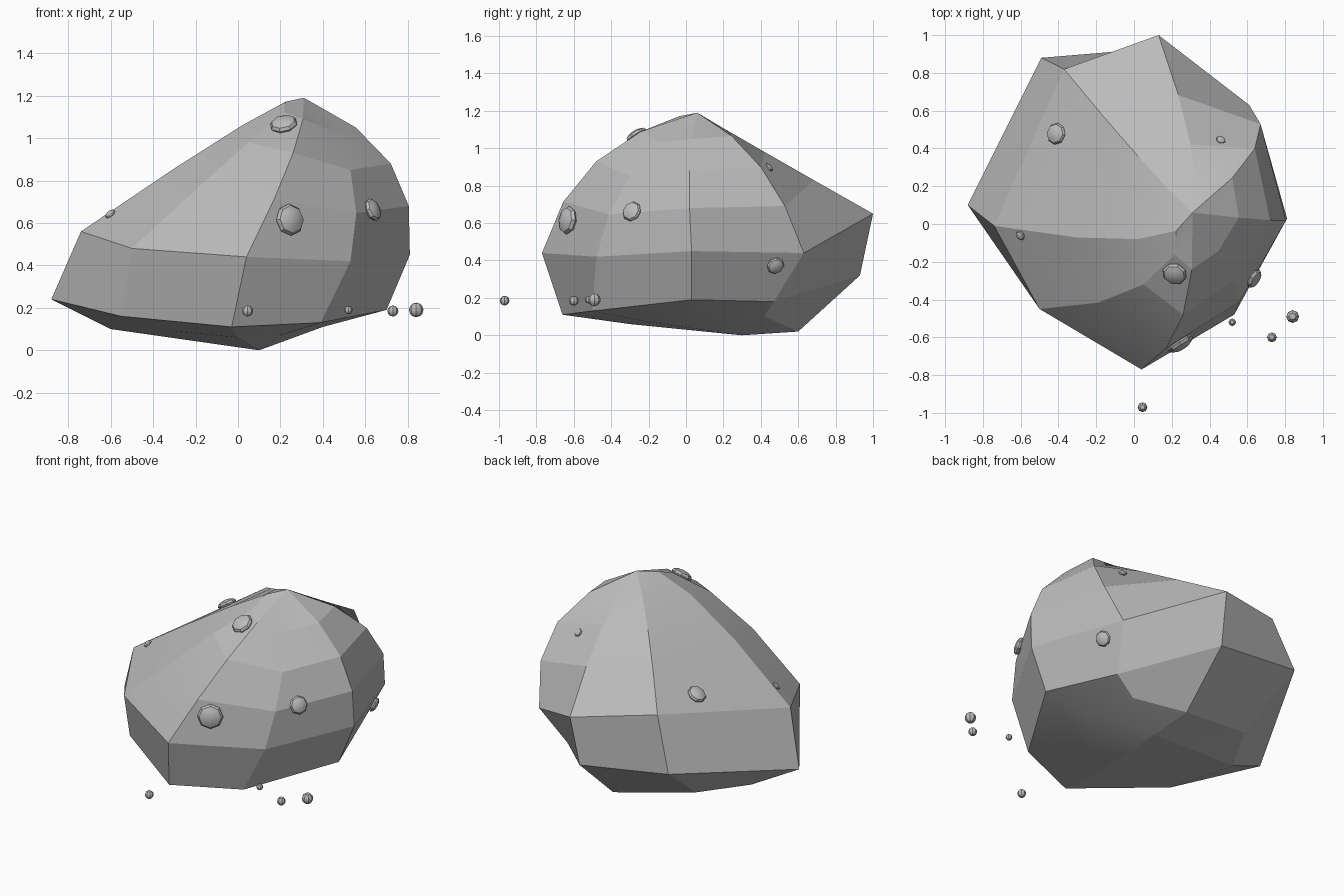
import bpy
import bmesh
import math
from mathutils import Vector
from mathutils.bvhtree import BVHTree

default_cube = bpy.data.objects.get("Cube")
if default_cube:
    bpy.data.objects.remove(default_cube, do_unlink=True)

# One plain grey stone colour
stone = bpy.data.materials.new("grey_stone")
stone.use_nodes = True
stone_colour = (0.5, 0.5, 0.5, 1)
stone.diffuse_color = stone_colour
shader = next(n for n in stone.node_tree.nodes if n.type == "BSDF_PRINCIPLED")
shader.inputs["Base Color"].default_value = stone_colour


def make_object(name, bm, smooth_angle):
    """Turn a bmesh into a shaded stone object."""
    bmesh.ops.recalc_face_normals(bm, faces=bm.faces[:])
    mesh = bpy.data.meshes.new(name)
    bm.to_mesh(mesh)
    bm.free()
    mesh.materials.append(stone)
    obj = bpy.data.objects.new(name, mesh)
    bpy.context.collection.objects.link(obj)
    bpy.ops.object.select_all(action="DESELECT")
    obj.select_set(True)
    bpy.context.view_layer.objects.active = obj
    bpy.ops.object.shade_smooth_by_angle(angle=math.radians(smooth_angle))
    return obj


# Boulder ribs, going round from the front: underside, base, rim, shoulder
ribs = [
    [(0, -.3, .06), (-.03, -.66, .11), (.04, -.77, .44), (.26, -.48, .93)],
    [(.2, -.2, .07), (.39, -.5, .13), (.53, -.48, .42), (.53, -.3, .85)],
    [(.4, .1, .11), (.7, .03, .19), (.81, .03, .45), (.72, .02, .88)],
    [(.36, .42, .1), (.52, .47, .18), (.61, .63, .44), (.64, .4, .9)],
    [(.1, .6, .02), (.11, .93, .32), (.13, 1, .65), (.3, .42, .98)],
    [(-.42, .5, .12), (-.49, .88, .4), (-.37, .82, .73), (.02, .36, 1)],
    [(-.6, .19, .1), (-.88, .1, .24), (-.74, -.01, .56), (.02, -.08, 1.06)],
    [(-.3, -.1, .09), (-.55, -.32, .16), (-.5, -.45, .48), (.05, -.32, .98)],
]
peak = Vector((.31, .06, 1.19))
foot = Vector((.1, .3, 0))


def rib_points(rib):
    """Continue a rib to the peak on a curve passing through its shoulder."""
    under, base, rim, shoulder = (Vector(p) for p in rib)
    control = 2 * shoulder - (rim + peak) / 2
    points = [under, base, rim]
    for step in (1, 2, 3):
        t = step / 4
        points.append(rim * (1 - t) ** 2 + control * 2 * t * (1 - t) + peak * t * t)
    return points


def build_boulder():
    bm = bmesh.new()
    columns = [[bm.verts.new(p) for p in rib_points(rib)] for rib in ribs]
    top_vert, bottom_vert = bm.verts.new(peak), bm.verts.new(foot)
    for index, column in enumerate(columns):
        neighbour = columns[(index + 1) % len(columns)]
        for low in range(len(column) - 1):
            bm.faces.new((column[low], neighbour[low],
                          neighbour[low + 1], column[low + 1]))
        bm.faces.new((column[-1], neighbour[-1], top_vert))
        bm.faces.new((neighbour[0], column[0], bottom_vert))
    bmesh.ops.recalc_face_normals(bm, faces=bm.faces[:])
    surface = BVHTree.FromBMesh(bm)
    make_object("boulder", bm, 12)
    return surface


def add_stone(name, centre, radius, flatness=1.0, normal=Vector((0, 0, 1))):
    """Add an eight sided stone, flattened along its normal."""
    bm = bmesh.new()
    bmesh.ops.create_uvsphere(bm, u_segments=8, v_segments=6, radius=radius)
    bmesh.ops.scale(bm, vec=(1, 1, flatness), verts=bm.verts[:])
    obj = make_object(name, bm, 30)
    obj.rotation_euler = normal.to_track_quat("Z", "Y").to_euler()
    obj.location = centre


boulder_surface = build_boulder()

# Flat knobs seated on the boulder surface: position and radius
knobs = [
    ((.21, -.28, 1.09), .066), ((.25, -.64, .615), .076),
    ((.62, -.28, .655), .056), ((-.43, .48, .77), .058),
    ((.64, .48, .37), .048), ((.46, .45, .9), .027),
    ((-.6, -.06, .64), .027),
]
for number, (place, radius) in enumerate(knobs):
    spot, normal, face_index, distance = boulder_surface.find_nearest(Vector(place))
    add_stone(f"knob_{number}", spot + normal * radius * .15, radius, .45, normal)

# Loose round pebbles beside the boulder
pebbles = [
    ((.045, -.97, .185), .026), ((.52, -.52, .19), .02),
    ((.73, -.6, .185), .026), ((.84, -.49, .19), .034),
]
for number, (place, radius) in enumerate(pebbles):
    add_stone(f"pebble_{number}", place, radius)
